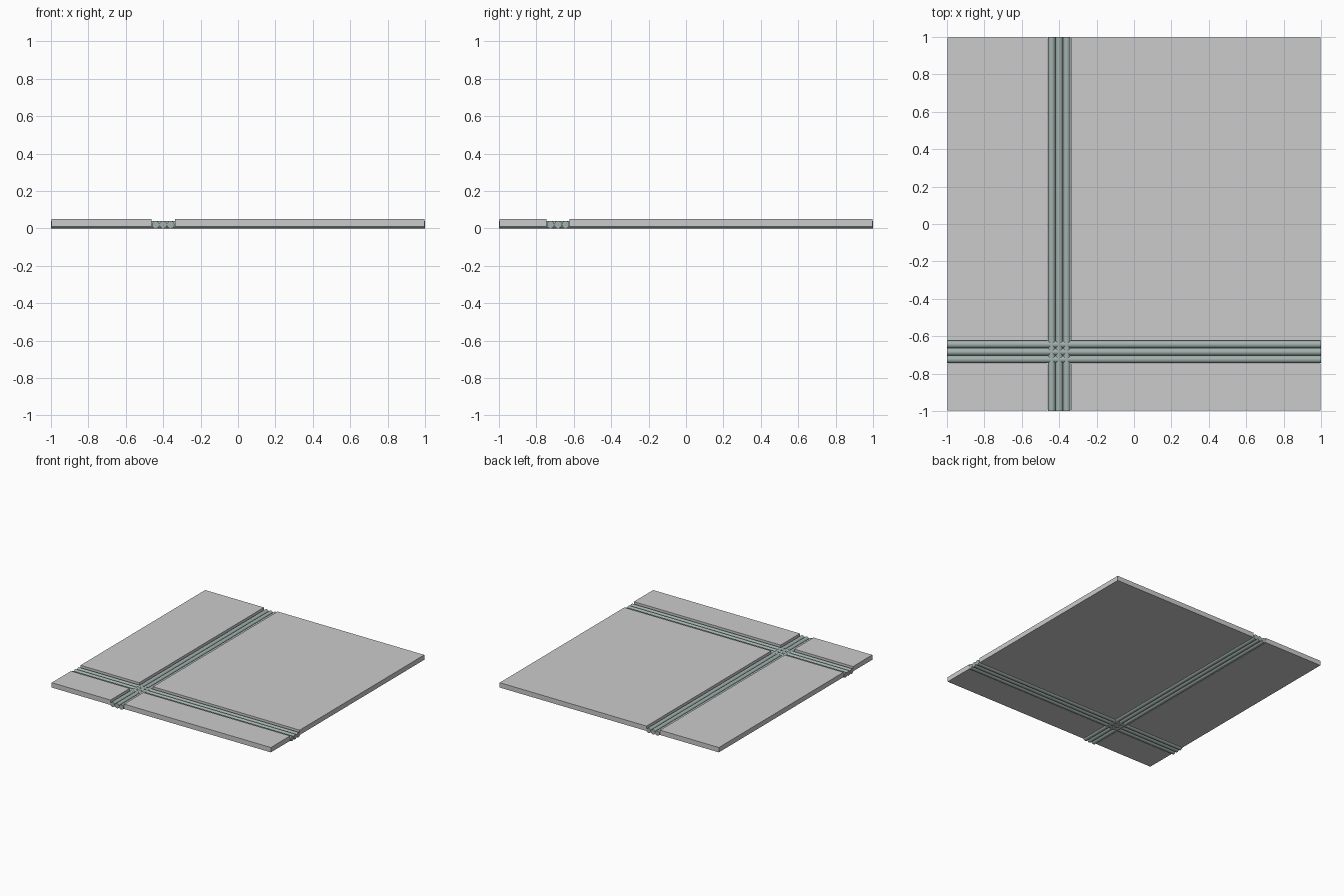
import bpy, math

if "Cube" in bpy.data.objects:
    bpy.data.objects.remove(bpy.data.objects["Cube"])

CX, CY = -0.40, -0.684      # centre lines of the two pipe runs
GAP = 0.062                 # half width of each channel
EDGE = 0.996                # outer edge of the slabs
R = 0.02                    # pipe radius

mat = bpy.data.materials.new("pipe_green_grey")
mat.diffuse_color = (0.36, 0.44, 0.42, 1)
mat.use_nodes = True
mat.node_tree.nodes["Principled BSDF"].inputs["Base Color"].default_value = mat.diffuse_color


def slab(name, x0, x1, y0, y1, z0=0.01, z1=0.05):
    bpy.ops.mesh.primitive_cube_add(size=1, location=((x0 + x1) / 2, (y0 + y1) / 2, (z0 + z1) / 2))
    o = bpy.context.object
    o.name = name
    o.scale = (x1 - x0, y1 - y0, z1 - z0)
    bpy.ops.object.transform_apply(location=False, rotation=False, scale=True)


def pipe(name, loc, rot):
    bpy.ops.mesh.primitive_cylinder_add(vertices=32, radius=R, depth=2, location=loc, rotation=rot)
    o = bpy.context.object
    o.name = name
    o.data.materials.append(mat)
    bpy.ops.object.shade_smooth_by_angle()


# four floor slabs around the crossing channels
for i, (x0, x1) in enumerate([(-EDGE, CX - GAP), (CX + GAP, EDGE)]):
    for j, (y0, y1) in enumerate([(-EDGE, CY - GAP), (CY + GAP, EDGE)]):
        slab(f"floor_slab_{i}{j}", x0, x1, y0, y1)

# three pipes in each direction
for k in (-1, 0, 1):
    d = k * 2 * R
    pipe(f"pipe_lengthwise_{k + 2}", (CX + d, 0, R), (math.pi / 2, 0, 0))
    pipe(f"pipe_crosswise_{k + 2}", (0, CY + d, R), (0, math.pi / 2, 0))
